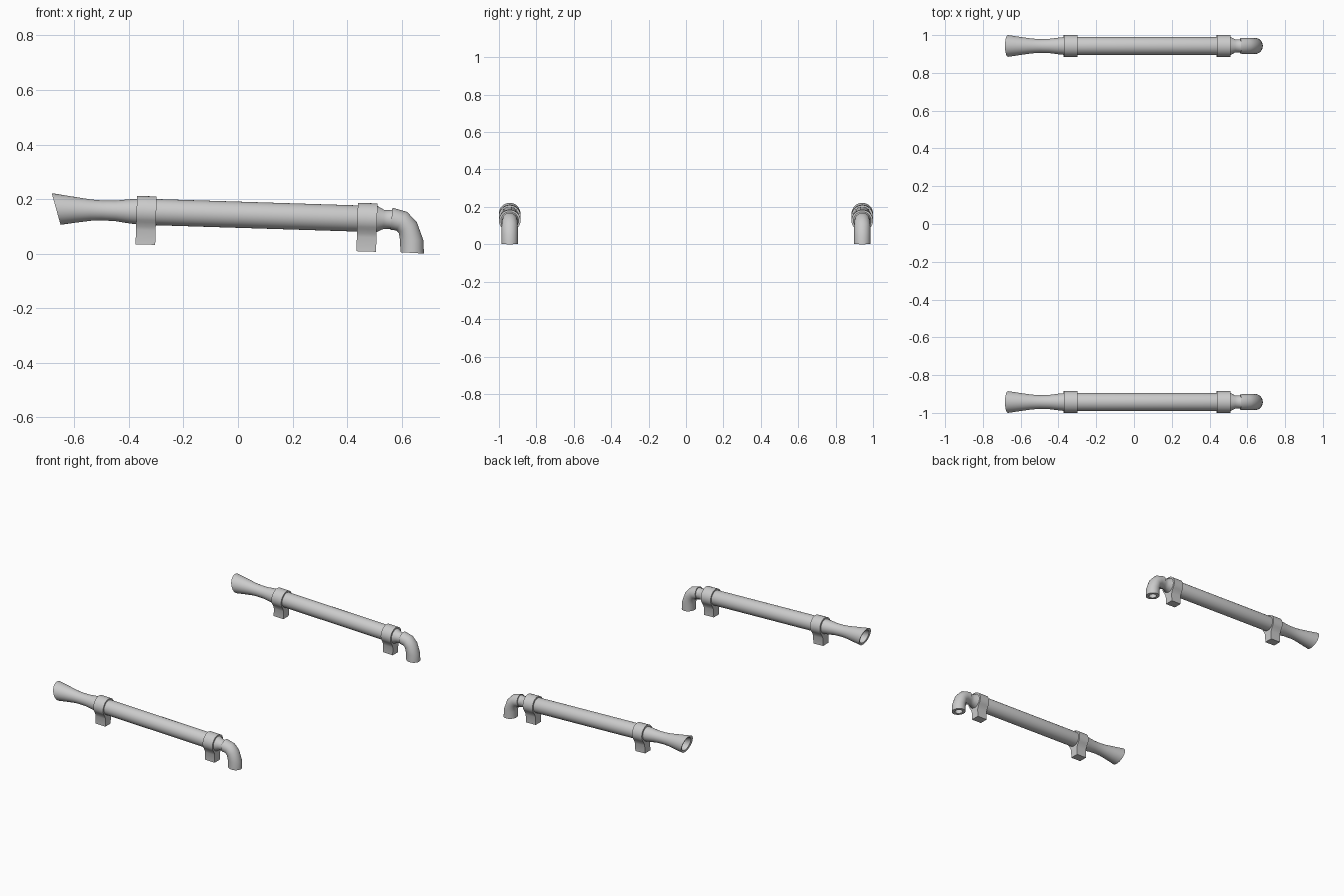
import bpy, bmesh
from math import sin, cos, pi, radians

if "Cube" in bpy.data.objects:
    bpy.data.objects.remove(bpy.data.objects["Cube"])

SIDES = 32
YC = 0.9425          # centre line of one pipe; the other is mirrored
SLOPE = -0.0315      # pipes tilt down towards +x


def axis_point(u, y, v):
    """Point at u along the tilted axis, y sideways, v above it."""
    return (u - SLOPE * v, YC + y, 0.1425 + SLOPE * u + v)


def finish(name, bm):
    bmesh.ops.recalc_face_normals(bm, faces=bm.faces)
    me = bpy.data.meshes.new(name)
    bm.to_mesh(me)
    bm.free()
    ob = bpy.data.objects.new(name, me)
    bpy.context.collection.objects.link(ob)
    bpy.ops.object.select_all(action='DESELECT')
    ob.select_set(True)
    bpy.context.view_layer.objects.active = ob
    bpy.ops.object.shade_smooth_by_angle(angle=radians(35))
    m = ob.modifiers.new("other_side", 'MIRROR')
    m.use_axis = (False, True, False)
    return ob


def loft(name, rings):
    """Skin a list of closed point rings and cap both ends."""
    bm = bmesh.new()
    loops = [[bm.verts.new(p) for p in r] for r in rings]
    n = len(loops[0])
    for a, b in zip(loops, loops[1:]):
        for i in range(n):
            j = (i + 1) % n
            bm.faces.new((a[i], a[j], b[j], b[i]))
    bm.faces.new(loops[0])
    bm.faces.new(loops[-1])
    return finish(name, bm)


ANG = [2 * pi * i / SIDES for i in range(SIDES)]


def lathe_ring(u, r, skew=0.0):
    return [axis_point(u - skew * sin(a), r * cos(a), r * sin(a)) for a in ANG]


def pair_ring(outer, inner, ry):
    """Ellipse spanning two points of the xz plane."""
    cx, cz = (outer[0] + inner[0]) / 2, (outer[1] + inner[1]) / 2
    dx, dz = (outer[0] - inner[0]) / 2, (outer[1] - inner[1]) / 2
    return [(cx + dx * sin(a), YC + ry * cos(a), cz + dz * sin(a)) for a in ANG]


# pipe: hollow slanted mouth, waist, long tube, thin neck (u, radius, slant)
profile = [
    (-0.50, 0.022, 0), (-0.58, 0.030, 0.006), (-0.663, 0.044, 0.014),
    (-0.667, 0.0575, 0.018), (-0.60, 0.0475, 0.008), (-0.54, 0.039, 0.002),
    (-0.50, 0.0365, 0), (-0.45, 0.0375, 0), (-0.40, 0.044, 0),
    (-0.36, 0.048, 0), (0.508, 0.048, 0), (0.512, 0.047, 0),
    (0.535, 0.035, 0), (0.555, 0.034, 0), (0.575, 0.039, 0),
]
loft("pipe", [lathe_ring(*p) for p in profile])

# elbow spout with a blind hole at its lower end
elbow = [
    ((0.567, 0.168), (0.559, 0.087), 0.041),
    ((0.620, 0.153), (0.580, 0.085), 0.042),
    ((0.656, 0.115), (0.590, 0.076), 0.043),
    ((0.680, 0.049), (0.594, 0.051), 0.043),
    ((0.682, 0.000), (0.596, 0.005), 0.043),
    ((0.663, 0.001), (0.615, 0.004), 0.024),
    ((0.661, 0.050), (0.613, 0.052), 0.024),
]
loft("elbow_spout", [pair_ring(*e) for e in elbow])

# clamp outline: round collar flowing into a narrow foot
R = 0.0575
arc = [(R * cos(a), R * sin(a)) for a in
       (radians(-42 + 264 * i / 26) for i in range(27))]
foot = [(-0.034, -0.054), (-0.029, -0.068), (-0.028, -0.12)]
outline = arc + foot + [(-y, v) for y, v in reversed(foot)]
for name, u in (("clamp_rear", -0.336), ("clamp_front", 0.474)):
    loft(name, [[axis_point(u + d, y, v) for y, v in outline]
                for d in (-0.036, 0.036)])
